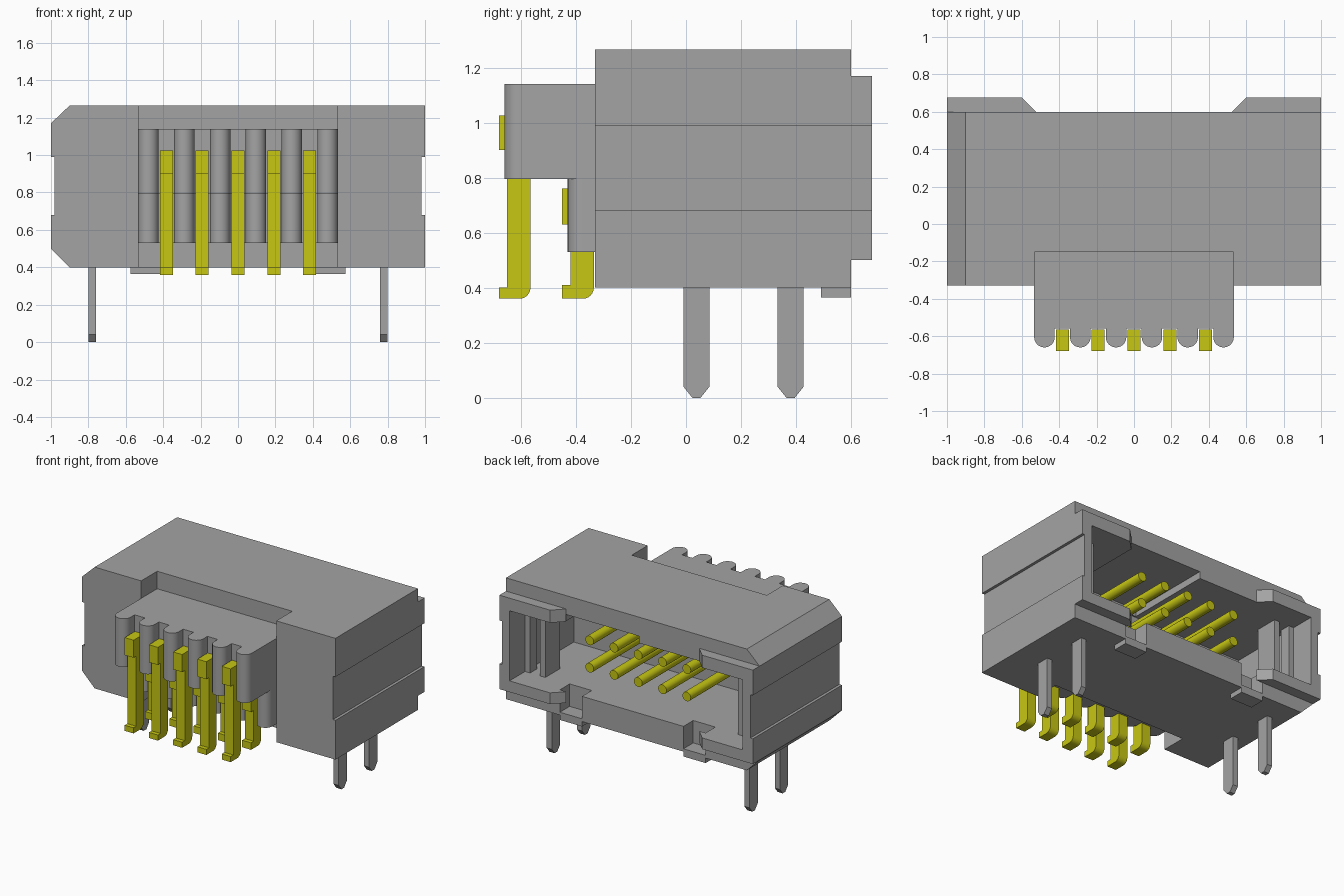
import bpy, bmesh, math
from mathutils import Vector

cube = bpy.data.objects.get("Cube")
if cube:
    bpy.data.objects.remove(cube, do_unlink=True)


def material(name, rgb):
    m = bpy.data.materials.new(name)
    m.use_nodes = True
    m.diffuse_color = (*rgb, 1)
    m.node_tree.nodes["Principled BSDF"].inputs["Base Color"].default_value = (*rgb, 1)
    return m


GRAY = material("housing gray", (0.37, 0.37, 0.37))
YELLOW = material("contact yellow", (0.57, 0.57, 0.007))
parts = []


def prism(name, pts, axis, a, b, mat=GRAY):
    """Extrude a 2D outline along an axis from a to b."""
    place = {"x": lambda p, t: (t, p[0], p[1]),
             "y": lambda p, t: (p[0], t, p[1]),
             "z": lambda p, t: (p[0], p[1], t)}[axis]
    bm = bmesh.new()
    face = bm.faces.new([bm.verts.new(place(p, a)) for p in pts])
    ext = bmesh.ops.extrude_face_region(bm, geom=[face])
    step = Vector(place((0, 0), b - a))
    bmesh.ops.translate(bm, vec=step, verts=[v for v in ext["geom"] if isinstance(v, bmesh.types.BMVert)])
    bmesh.ops.recalc_face_normals(bm, faces=bm.faces)
    mesh = bpy.data.meshes.new(name)
    bm.to_mesh(mesh)
    bm.free()
    mesh.materials.append(mat)
    obj = bpy.data.objects.new(name, mesh)
    bpy.context.collection.objects.link(obj)
    parts.append(obj)
    return obj


def box(name, x, y, z, mat=GRAY):
    return prism(name, [(x[0], y[0]), (x[1], y[0]), (x[1], y[1]), (x[0], y[1])], "z", z[0], z[1], mat)


def cut(target, *boxes):
    """Subtract boxes from a part and remove the cutters."""
    cutters = []
    for b in boxes:
        c = box("cutter", *b)
        c.hide_render = True
        cutters.append(c)
        mod = target.modifiers.new("cut", "BOOLEAN")
        mod.operation, mod.solver, mod.object = "DIFFERENCE", "EXACT", c
    dg = bpy.context.evaluated_depsgraph_get()
    mesh = bpy.data.meshes.new_from_object(target.evaluated_get(dg))
    target.modifiers.clear()
    target.data = mesh
    for c in cutters:
        parts.remove(c)
        bpy.data.objects.remove(c, do_unlink=True)


def span(s, a, b):
    return tuple(sorted((s * a, s * b)))


# Housing shell: side grooves, two chamfers on one side, open at the back
outline = [(-0.9, 0.4), (1, 0.4), (1, 0.68), (0.98, 0.68), (0.98, 0.99), (1, 0.99),
           (1, 1.265), (-0.9, 1.265), (-1, 1.17), (-1, 0.99), (-0.98, 0.99),
           (-0.98, 0.68), (-1, 0.68), (-1, 0.5)]
housing = prism("housing", outline, "y", -0.33, 0.6)
cavity = ((-0.92, 0.92), (-0.05, 0.9), (0.58, 1.08))
cut(housing, cavity,
    ((-0.05, 0.53), (-0.04, 0.8), (1.0, 1.13)),       # keyed ceiling recess
    ((-0.533, 0.533), (-0.6, -0.15), (0.2, 1.5)),     # front notch
    ((0.4, 0.575), (0.49, 0.8), (0.42, 0.7)),         # floor slots
    ((-0.575, -0.4), (0.49, 0.8), (0.42, 0.7)))

# Paired parts at both ends of the housing
for s, side in ((1, "left"), (-1, "right")):
    ear = prism("ear_" + side, [(s, 0.6), (s, 0.675), (s * 0.6, 0.675), (s * 0.525, 0.6)], "z", 0.5, 1.17)
    cut(ear, (cavity[0], (0.4, 0.9), cavity[2]),
        (span(s, 0.98, 1.1), (0.4, 0.9), (0.68, 0.99)))
    box("foot_pad_" + side, span(s, 0.4, 0.575), (0.49, 0.6), (0.365, 0.4))
    box("inner_post_" + side, span(s, 0.76, 0.8), (0.335, 0.5), (0.58, 1.08))
    box("inner_rib_" + side, span(s, 0.88, 0.92), (0.42, 0.5), (0.58, 1.08))
    for y, where in ((0.038, "front"), (0.38, "back")):
        prism(f"solder_tab_{where}_{side}",
              [(y - 0.047, 0.42), (y - 0.047, 0.04), (y - 0.015, 0), (y + 0.015, 0),
               (y + 0.047, 0.04), (y + 0.047, 0.42)], "x", s * 0.76, s * 0.8)

# Fluted contact block: six rounded columns per tier
PITCH, R = 0.1915, 0.055


def fluted_tier(name, z0, z1, y_front, y_slot):
    pts = [(-2.5 * PITCH - R, -0.15)]
    for i in range(6):
        cx = (i - 2.5) * PITCH
        if i:
            pts.append((cx - R, y_slot))
        for k in range(13):
            t = math.pi * k / 12
            pts.append((cx - R * math.cos(t), y_front + R - R * math.sin(t)))
        if i < 5:
            pts.append((cx + R, y_slot))
    pts.append((2.5 * PITCH + R, -0.15))
    prism(name, pts, "z", z0, z1)


fluted_tier("upper_contact_block", 0.795, 1.14, -0.66, -0.56)
fluted_tier("lower_contact_block", 0.53, 0.795, -0.43, -0.335)


# Bent contacts: head, leg and rounded foot, plus a round mating pin
def bent_contact(name, x, y, head_top, head_low, foot_top):
    heel = [(y + 0.075 + 0.04 * math.sin(t), 0.40 - 0.04 * math.cos(t))
            for t in (math.pi / 2 * k / 6 for k in range(7))]
    pts = [(y + 0.115, head_top), (y, head_top), (y, head_low), (y + 0.03, head_low),
           (y + 0.03, foot_top), (y, foot_top), (y, 0.36)] + heel
    prism(name, pts, "x", x - 0.035, x + 0.035, YELLOW)


for i in range(5):
    x = (i - 2) * PITCH
    bent_contact(f"front_contact_{i + 1}", x, -0.68, 1.025, 0.9, 0.4)
    bent_contact(f"rear_contact_{i + 1}", x, -0.45, 0.76, 0.63, 0.41)
    for row, z in (("upper", 0.96), ("lower", 0.765)):
        circle = [(x + 0.033 * math.cos(math.tau * k / 20), z + 0.033 * math.sin(math.tau * k / 20))
                  for k in range(20)]
        prism(f"{row}_mating_pin_{i + 1}", circle, "y", -0.1, 0.54, YELLOW)

# Smooth the rounded faces, keep the edges sharp
bpy.ops.object.select_all(action="DESELECT")
for obj in parts:
    obj.select_set(True)
bpy.context.view_layer.objects.active = parts[0]
bpy.ops.object.shade_smooth_by_angle(angle=math.radians(30))
